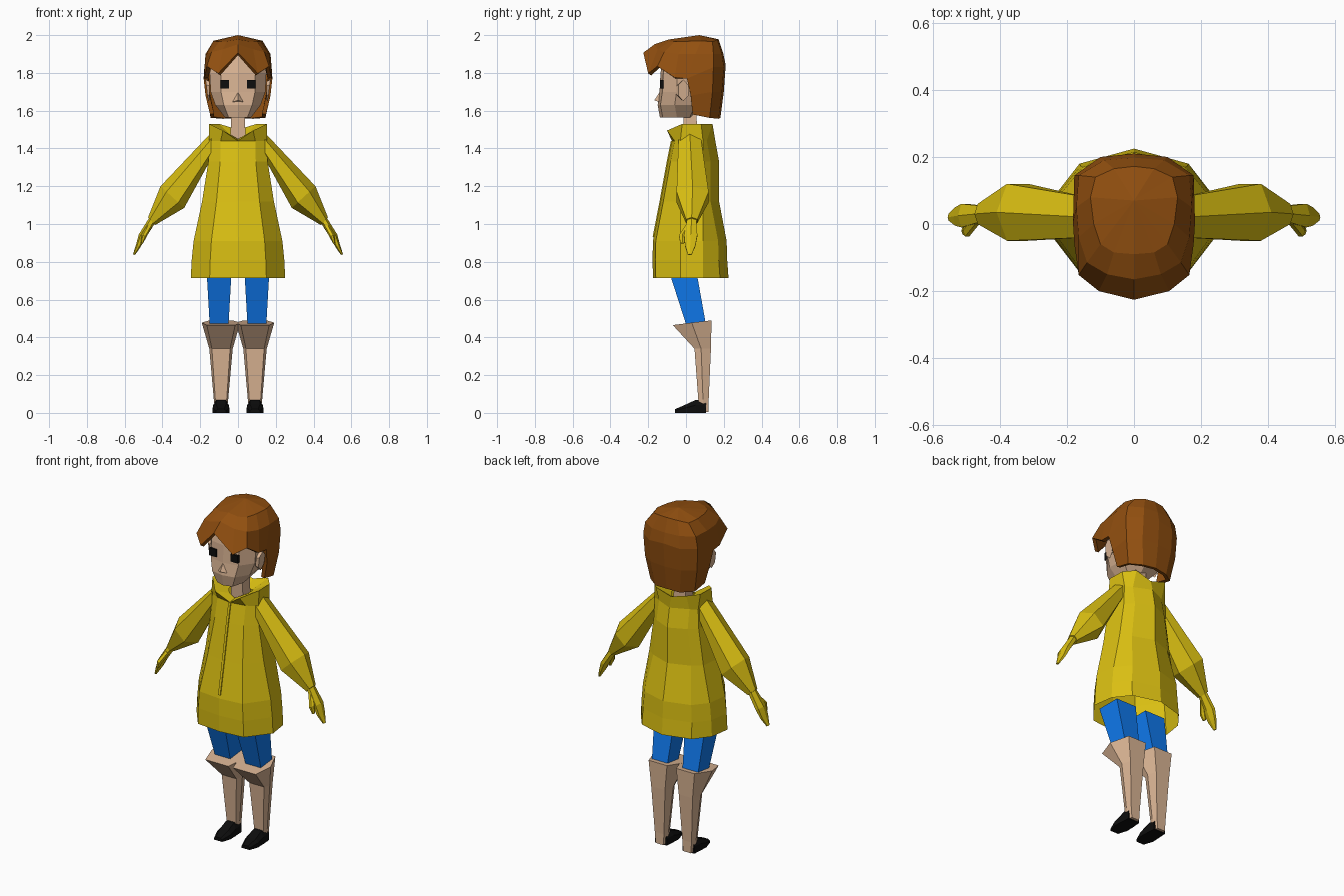
import bpy, bmesh
from math import sin, cos, pi

if "Cube" in bpy.data.objects:
    bpy.data.objects.remove(bpy.data.objects["Cube"])


def material(name, rgb):
    m = bpy.data.materials.new(name)
    m.diffuse_color = (*rgb, 1)
    m.use_nodes = True
    m.node_tree.nodes["Principled BSDF"].inputs["Base Color"].default_value = m.diffuse_color
    return m


YELLOW = material("yellow_cloth", (0.70, 0.52, 0.006))
BROWN = material("brown_hair", (0.29, 0.08, 0.005))
BLUE = material("blue_cloth", (0.005, 0.19, 0.85))
TAN = material("tan_skin", (0.69, 0.45, 0.29))
BLACK = material("black", (0.004, 0.004, 0.004))


def finish(name, bm, mat, mirror=False):
    bmesh.ops.recalc_face_normals(bm, faces=bm.faces)
    me = bpy.data.meshes.new(name)
    bm.to_mesh(me)
    bm.free()
    me.materials.append(mat)
    ob = bpy.data.objects.new(name, me)
    bpy.context.collection.objects.link(ob)
    if mirror:
        ob.modifiers.new("mirror", 'MIRROR').use_mirror_merge = False
    return ob


def loft(name, rings, mat, mirror=False, caps=True):
    """Skin a list of closed rings that all have the same point count."""
    bm = bmesh.new()
    vs = [[bm.verts.new(p) for p in r] for r in rings]
    n = len(rings[0])
    for a, b in zip(vs, vs[1:]):
        for i in range(n):
            j = (i + 1) % n
            bm.faces.new((a[i], a[j], b[j], b[i]))
    if caps:
        bm.faces.new(vs[0])
        bm.faces.new(vs[-1])
    return finish(name, bm, mat, mirror)


def whole(half):
    """Complete a half ring whose first and last points lie on x = 0."""
    return half + [(-x, y, z) for x, y, z in half[-2:0:-1]]


def section(top, bot, y0, y1):
    """Six-sided limb section between two (x, z) points."""
    out = []
    for i in range(6):
        c, s = cos(i * pi / 3), sin(i * pi / 3) / 0.866
        out.append(((top[0] + bot[0]) / 2 + (top[0] - bot[0]) / 2 * c,
                    (y0 + y1) / 2 + (y1 - y0) / 2 * s,
                    (top[1] + bot[1]) / 2 + (top[1] - bot[1]) / 2 * c))
    return out


def rect(x, w, y0, y1, z0, z1=None):
    """Four-sided horizontal section, z0 at the front and z1 at the back."""
    z1 = z0 if z1 is None else z1
    return [(x - w, y0, z0), (x + w, y0, z0), (x + w, y1, z1), (x - w, y1, z1)]


# Coat: folded collar running into an open flared skirt
collar_in = [(0, -.03, 1.45), (.035, -.03, 1.47), (.06, 0, 1.48),
             (.06, .05, 1.48), (.04, .075, 1.47), (0, .08, 1.46)]
collar_out = [(0, -.075, 1.44), (.08, -.1, 1.495), (.153, -.02, 1.53),
              (.15, .08, 1.53), (.1, .14, 1.53), (0, .14, 1.5)]
coat = [whole(collar_in), whole(collar_out)]
for z, w, f, b in [(1.44, .153, -.075, .155), (1.33, .157, -.097, .175),
                   (1.12, .19, -.135, .175), (.91, .235, -.175, .215),
                   (.81, .245, -.177, .218), (.715, .25, -.175, .225)]:
    coat.append(whole([(0, f, z), (.6 * w, f + .015, z), (w, -.03, z),
                       (.93 * w, .09, z), (.65 * w, b - .045, z), (0, b, z)]))
loft("coat", coat, YELLOW, caps=False)

# Front closure strip
loft("coat_closure", [rect(0, .007, y - .005, y + .01, z) for y, z in
                      [(-.075, 1.44), (-.097, 1.33), (-.135, 1.12), (-.172, .93)]], YELLOW)

# Sleeves, hands and thumbs
loft("sleeves", [section((.14, 1.485), (.145, 1.34), -.04, .08),
                 section((.41, 1.2), (.285, 1.085), -.05, .12),
                 section((.476, 1.035), (.438, .995), 0, .06)], YELLOW, True)
loft("hands", [section((.472, 1.03), (.442, 1.0), .005, .055),
               section((.525, .945), (.487, .93), -.01, .06),
               section((.54, .89), (.515, .88), -.005, .05),
               section((.556, .84), (.545, .836), .01, .03)], YELLOW, True)
loft("thumbs", [section((.48, 1.0), (.455, .985), 0, .03),
                section((.51, .945), (.485, .93), -.037, 0),
                section((.515, .9), (.503, .897), -.03, -.01)], YELLOW, True)

# Legs, wide-topped boots and shoes
loft("trouser_legs", [rect(.1, .066, -.09, .055, .75),
                      rect(.1, .05, 0, .105, .47)], BLUE, True)


def boot_ring(front, side, back):
    r = []
    for w, y, z in (front, side, back):
        r.append((.1 + w, y, z))
    return r + [(.2 - x, y, z) for x, y, z in r[::-1]]


def centre(x, rings):
    return [[(px + x, y, z) for px, y, z in r] for r in rings]


boots = [boot_ring((.075, -.07, .465), (.102, .03, .478), (.06, .135, .49)),
         boot_ring((.048, .045, .34), (.062, .08, .34), (.045, .132, .34)),
         boot_ring((.03, .065, .07), (.038, .09, .07), (.03, .12, .07)),
         boot_ring((.025, .07, .005), (.03, .09, .005), (.025, .12, .005))]
loft("boots", centre(-.01, boots), TAN, True)
loft("shoes", [[(.09 - w, y, 0), (.09 + w, y, 0), (.09 + w, y, h * .6),
                (.09 + w * .6, y, h), (.09 - w * .6, y, h), (.09 - w, y, h * .6)]
               for y, w, h in [(.105, .038, .07), (.05, .042, .068),
                               (0, .044, .045), (-.057, .026, .02)]], BLACK, True)

# Head and neck
head = []
for z, f, w1, w2, w3, yb, b in [(1.565, -.138, .05, .07, .055, .02, .03),
                                (1.63, -.15, .075, .12, .115, .05, .1),
                                (1.70, -.14, .09, .145, .14, .08, .15),
                                (1.80, -.135, .09, .15, .15, .1, .17),
                                (1.90, -.115, .07, .125, .125, .1, .16),
                                (1.95, -.07, .04, .07, .07, .08, .12)]:
    head.append(whole([(0, f, z), (w1, f + .015, z), (w2, f + .09, z),
                       (w3, yb, z), (0, b, z)]))
loft("head", head, TAN)
loft("neck", [rect(0, .04, -.01, .06, 1.44), rect(0, .036, -.015, .055, 1.61)], TAN)

# Nose: small pyramid
bm = bmesh.new()
a, l, r, t = [bm.verts.new(p) for p in [(0, -.135, 1.705), (-.033, -.138, 1.645),
                                        (.033, -.138, 1.645), (0, -.168, 1.655)]]
for f in ((a, l, t), (a, t, r), (l, r, t), (a, r, l)):
    bm.faces.new(f)
finish("nose", bm, TAN)

# Eyes and ears
loft("eyes", [rect(.07, .023, -.137, -.1, z) for z in (1.718, 1.762)], BLACK, True)
loft("ears", [section((.152, 1.755), (.15, 1.66), -.05, .0),
              section((.172, 1.765), (.158, 1.65), -.04, .012)], TAN, True)

# Hair: cap with parted fringe in front and longer sides and back
top = [(0, -.09, 1.977), (.06, -.085, 1.967), (.1, -.06, 1.965), (.12, 0, 1.967),
       (.13, .08, 1.97), (.115, .14, 1.965), (.06, .165, 1.975), (0, .172, 1.978)]
crown = [(0, -.165, 1.952), (.08, -.15, 1.925), (.14, -.115, 1.91), (.165, -.04, 1.9),
         (.172, .05, 1.9), (.165, .145, 1.9), (.09, .19, 1.9), (0, .198, 1.9)]
brow = [(0, -.226, 1.907), (.105, -.2, 1.797), (.165, -.152, 1.835), (.178, -.06, 1.775),
        (.182, .005, 1.77), (.178, .145, 1.83), (.1, .2, 1.83), (0, .21, 1.84)]
nape = [(.172, .025, 1.68), (.17, .14, 1.7), (.1, .19, 1.7), (0, .2, 1.7)]
ends = [(.148, .035, 1.58), (.145, .125, 1.562), (.08, .172, 1.557), (0, .182, 1.562)]
bm = bmesh.new()
for s in (1, -1):
    rows = [[bm.verts.new((s * x, y, z)) for x, y, z in row]
            for row in (top, crown, brow, nape, ends)]
    peak = bm.verts.new((0, .07, 2.0))
    for i in range(7):
        bm.faces.new((peak, rows[0][i], rows[0][i + 1])[::s])
    for u, v in [(rows[0], rows[1]), (rows[1], rows[2]),
                 (rows[2][4:], rows[3]), (rows[3], rows[4])]:
        for i in range(len(u) - 1):
            bm.faces.new((u[i], v[i], v[i + 1], u[i + 1])[::s])
bmesh.ops.remove_doubles(bm, verts=bm.verts, dist=.0005)
hair = finish("hair", bm, BROWN)
solid = hair.modifiers.new("thickness", 'SOLIDIFY')
solid.thickness = .022
solid.offset = -1
